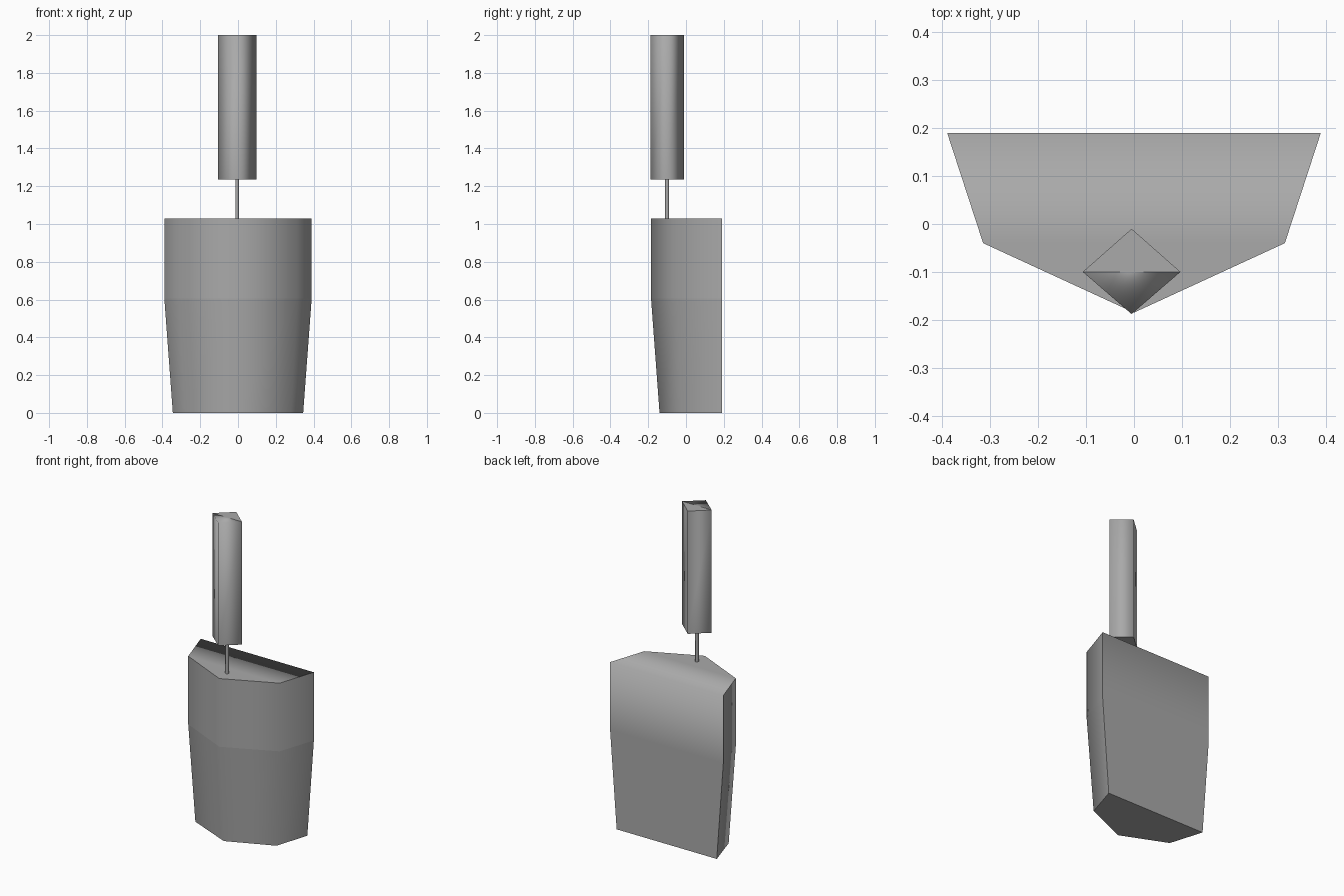
import bpy
import bmesh

cube = bpy.data.objects.get("Cube")
if cube:
    bpy.data.objects.remove(cube, do_unlink=True)

# One grey for everything
grey = bpy.data.materials.new("plain grey")
grey.use_nodes = True
colour = (0.4, 0.4, 0.4, 1)
grey.diffuse_color = colour
grey.node_tree.nodes["Principled BSDF"].inputs["Base Color"].default_value = colour


def loft(name, rings, soft_rim, split_cap=False):
    """Stack outlines into a solid. Upright edges stay soft;
    soft_rim(midpoint) picks the top edges that stay soft too."""
    bm = bmesh.new()
    loops = [[bm.verts.new((x, y, z)) for x, y in outline] for outline, z in rings]
    n = len(loops[0])
    for low, high in zip(loops, loops[1:]):
        for i in range(n):
            j = (i + 1) % n
            bm.faces.new((low[i], low[j], high[j], high[i]))
    bm.faces.new(loops[0][::-1])
    top = bm.faces.new(loops[-1])
    if split_cap:
        bmesh.utils.face_split(top, loops[-1][1], loops[-1][3])
    bmesh.ops.recalc_face_normals(bm, faces=bm.faces)
    top_z = rings[-1][1]
    for face in bm.faces:
        face.smooth = True
    for edge in bm.edges:
        a, b = (v.co for v in edge.verts)
        mid = (a + b) / 2
        upright = abs(a.z - b.z) > 0.01
        edge.smooth = upright or (mid.z > top_z - 0.001 and soft_rim(mid))
        # Corners of the flat back are crisp
        if upright and name == "body" and mid.y > 0.18:
            edge.smooth = False
    mesh = bpy.data.meshes.new(name)
    bm.to_mesh(mesh)
    bm.free()
    mesh.materials.append(grey)
    obj = bpy.data.objects.new(name, mesh)
    bpy.context.collection.objects.link(obj)
    return obj


def prow(back, side, side_y, tip_y):
    """Five-sided outline with a flat back and a pointed front."""
    return [(0, tip_y), (side, side_y), (back, 0.19), (-back, 0.19), (-side, side_y)]


# Body: straight upper half, tapered lower half
wide = prow(0.39, 0.315, -0.04, -0.185)
narrow = prow(0.345, 0.28, -0.02, -0.14)
loft("body", [(narrow, 0), (wide, 0.605), (wide, 1.03)], lambda m: m.y > 0.18)

# Handle: upright diamond prism
AXIS_X, AXIS_Y = -0.005, -0.1
diamond = [(AXIS_X, -0.188), (0.097, AXIS_Y), (AXIS_X, -0.01), (-0.107, AXIS_Y)]
loft("handle", [(diamond, 1.235), (diamond, 2)], lambda m: m.y < AXIS_Y - 0.01, True)

# Thin rod joining handle and body
bpy.ops.mesh.primitive_cylinder_add(vertices=6, radius=0.011, depth=0.22,
                                    location=(AXIS_X, AXIS_Y, 1.132))
rod = bpy.context.object
rod.name = "rod"
rod.data.materials.append(grey)
bpy.ops.object.shade_smooth_by_angle(angle=1.2)
